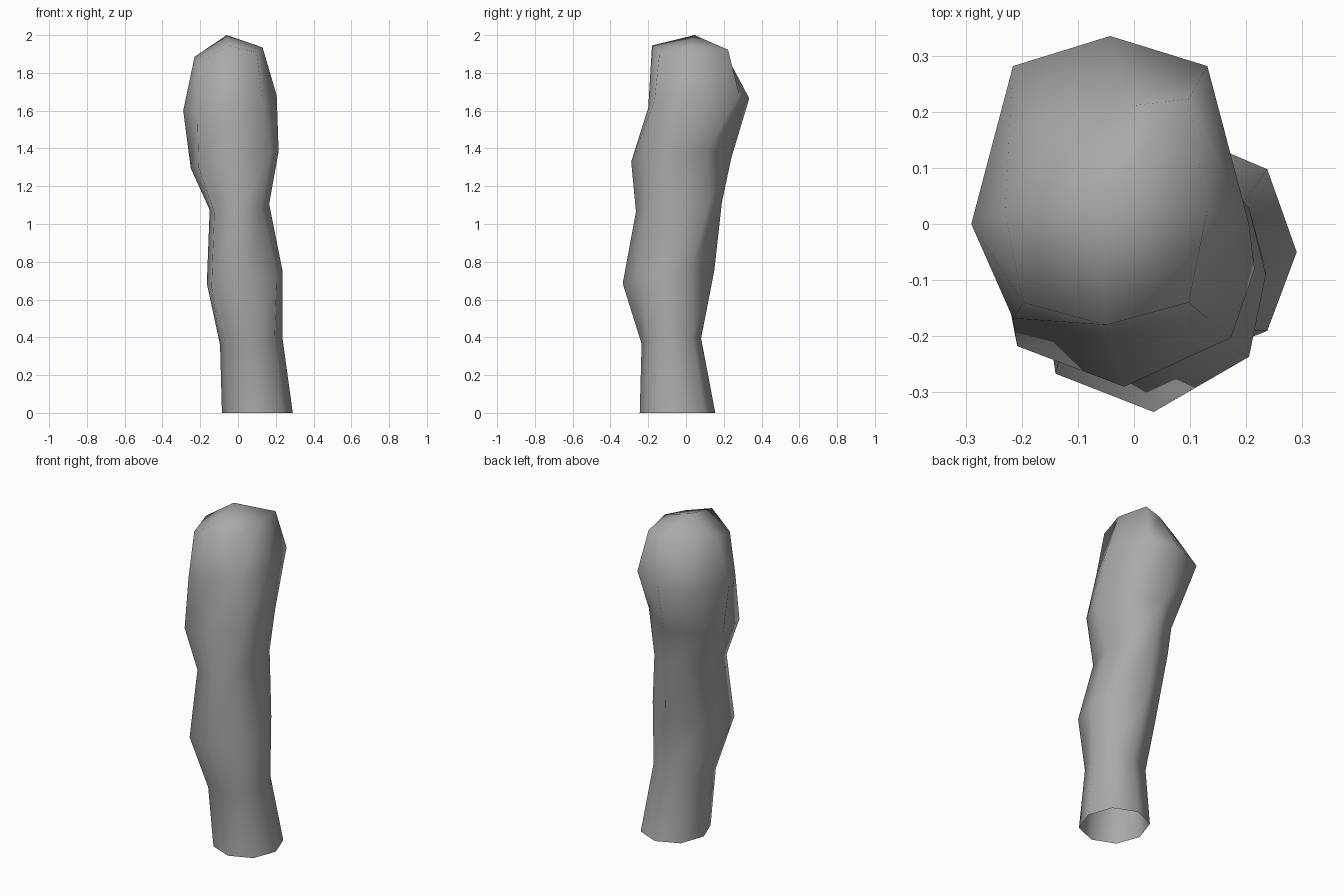
import bpy, bmesh, math

cube = bpy.data.objects.get("Cube")
if cube:
    bpy.data.objects.remove(cube)

grey = bpy.data.materials.new("plain grey")
grey.use_nodes = True
colour = (0.4, 0.4, 0.4, 1)
grey.diffuse_color = colour
grey.node_tree.nodes["Principled BSDF"].inputs["Base Color"].default_value = colour

# Eight-sided rings from the open base to the rounded tip:
# height, tilt in x, tilt in y, left x, right x, front y, side y, back y,
# corner spread in x, corner spread in y
RINGS = [
    (0.00, 0.00, 0.00, -0.085, 0.29, -0.245, -0.05, 0.155, 0.72, 0.72),
    (0.38, 0.02, 0.015, -0.095, 0.235, -0.235, -0.08, 0.08, 0.75, 0.72),
    (0.72, 0.035, 0.035, -0.165, 0.235, -0.335, -0.09, 0.15, 0.85, 0.68),
    (1.09, 0.015, 0.025, -0.15, 0.165, -0.265, -0.04, 0.19, 0.75, 0.72),
    (1.34, 0.045, 0.01, -0.25, 0.215, -0.29, 0.0, 0.24, 0.82, 0.75),
    (1.64, 0.04, 0.025, -0.29, 0.205, -0.20, 0.0, 0.335, 0.70, 0.84),
    (1.91, 0.025, -0.01, -0.23, 0.13, -0.18, 0.02, 0.23, 0.82, 0.80),
]
TIP = (-0.06, 0.045, 2.0)
SIDES = 8

RIGHT, BACK_RIGHT, BACK, BACK_LEFT, LEFT, FRONT_LEFT, FRONT, FRONT_RIGHT = range(SIDES)

# Uneven corners: ring and side, then the shift in x, y, z
DENTS = {
    (1, FRONT_LEFT): (-0.01, -0.005, 0),
    (2, BACK_RIGHT): (0, -0.045, 0),
    (2, BACK_LEFT): (0.01, -0.04, 0),
    (2, FRONT_LEFT): (-0.005, -0.01, 0),
    (2, FRONT_RIGHT): (0, 0.02, 0),
    (3, BACK_LEFT): (-0.015, 0.015, 0),
    (3, FRONT_LEFT): (-0.015, -0.01, 0),
    (4, RIGHT): (0, -0.08, 0),
    (4, BACK_RIGHT): (0, -0.07, 0),
    (4, BACK_LEFT): (0.015, -0.09, 0),
    (4, FRONT_RIGHT): (0, 0.015, 0),
    (6, BACK_RIGHT): (0, 0.035, 0),
    (6, BACK): (0.04, -0.02, 0),
    (6, BACK_LEFT): (0.03, -0.02, -0.04),
    (6, FRONT_LEFT): (0, 0, -0.04),
    (6, FRONT): (0, 0, 0.025),
    (6, FRONT_RIGHT): (0, 0, -0.03),
}


def ring_points(n, z, tilt_x, tilt_y, left, right, front, side, back, sx, sy):
    """Points of one tilted ring, with straight and corner points in turn."""
    mid, half = (left + right) / 2, (right - left) / 2
    for i in range(SIDES):
        a = math.tau * i / SIDES
        u, v = round(math.cos(a)), round(math.sin(a))
        if u and v:
            u, v = u * sx, v * sy
        reach = back - side if v > 0 else side - front
        dx, dy, dz = DENTS.get((n, i), (0, 0, 0))
        yield (mid + half * u + dx, side + reach * v + dy,
               z + tilt_x * u + tilt_y * v + dz)


bm = bmesh.new()
loops = [[bm.verts.new(p) for p in ring_points(n, *r)] for n, r in enumerate(RINGS)]

# Walls between neighbouring rings
for low, high in zip(loops, loops[1:]):
    for i in range(SIDES):
        j = (i + 1) % SIDES
        bm.faces.new((low[i], low[j], high[j], high[i]))

# Rounded tip
tip = bm.verts.new(TIP)
for i in range(SIDES):
    bm.faces.new((loops[-1][i], loops[-1][(i + 1) % SIDES], tip))

for face in bm.faces:
    face.smooth = True

mesh = bpy.data.meshes.new("stalk")
bm.to_mesh(mesh)
bm.free()
mesh.materials.append(grey)
stalk = bpy.data.objects.new("stalk", mesh)
bpy.context.collection.objects.link(stalk)
